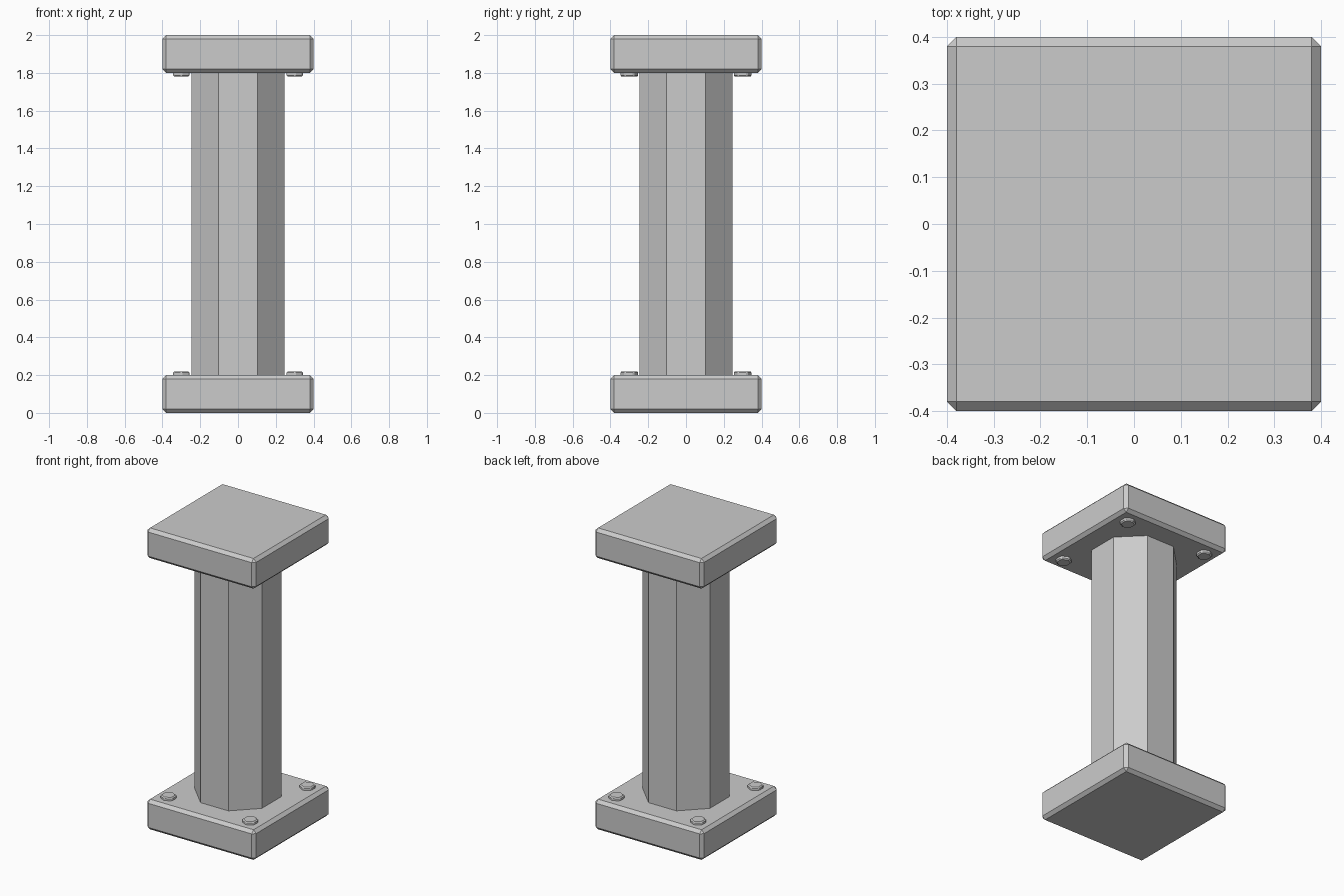
import bpy
from math import radians

if "Cube" in bpy.data.objects:
    bpy.data.objects.remove(bpy.data.objects["Cube"])


def add_bevel(obj, width):
    mod = obj.modifiers.new("edge_chamfer", 'BEVEL')
    mod.width = width
    mod.segments = 1
    mod.limit_method = 'ANGLE'
    mod.angle_limit = radians(30)


def plate(name, z):
    bpy.ops.mesh.primitive_cube_add(size=1, location=(0, 0, z))
    obj = bpy.context.object
    obj.name = name
    obj.scale = (0.8, 0.8, 0.2)
    bpy.ops.object.transform_apply(location=False, rotation=False, scale=True)
    add_bevel(obj, 0.02)


def prism(name, sides, radius, depth, location, turn=0):
    bpy.ops.mesh.primitive_cylinder_add(vertices=sides, radius=radius, depth=depth,
                                        location=location, rotation=(0, 0, turn))
    obj = bpy.context.object
    obj.name = name
    return obj


# Square chamfered plates at both ends
plate("base_plate", 0.1)
plate("top_plate", 1.9)

# Octagonal shaft, flat sides facing front and right
prism("shaft", 8, 0.267, 1.6, (0, 0, 1.0), radians(22.5))

# Hexagonal bolt heads at the inner corners of both plates
for level, z in (("base", 0.2), ("top", 1.8)):
    for side_x, x in (("left", -0.3), ("right", 0.3)):
        for side_y, y in (("front", -0.3), ("back", 0.3)):
            bolt = prism(f"{level}_bolt_{side_y}_{side_x}", 6, 0.05, 0.04, (x, y, z))
            add_bevel(bolt, 0.007)
